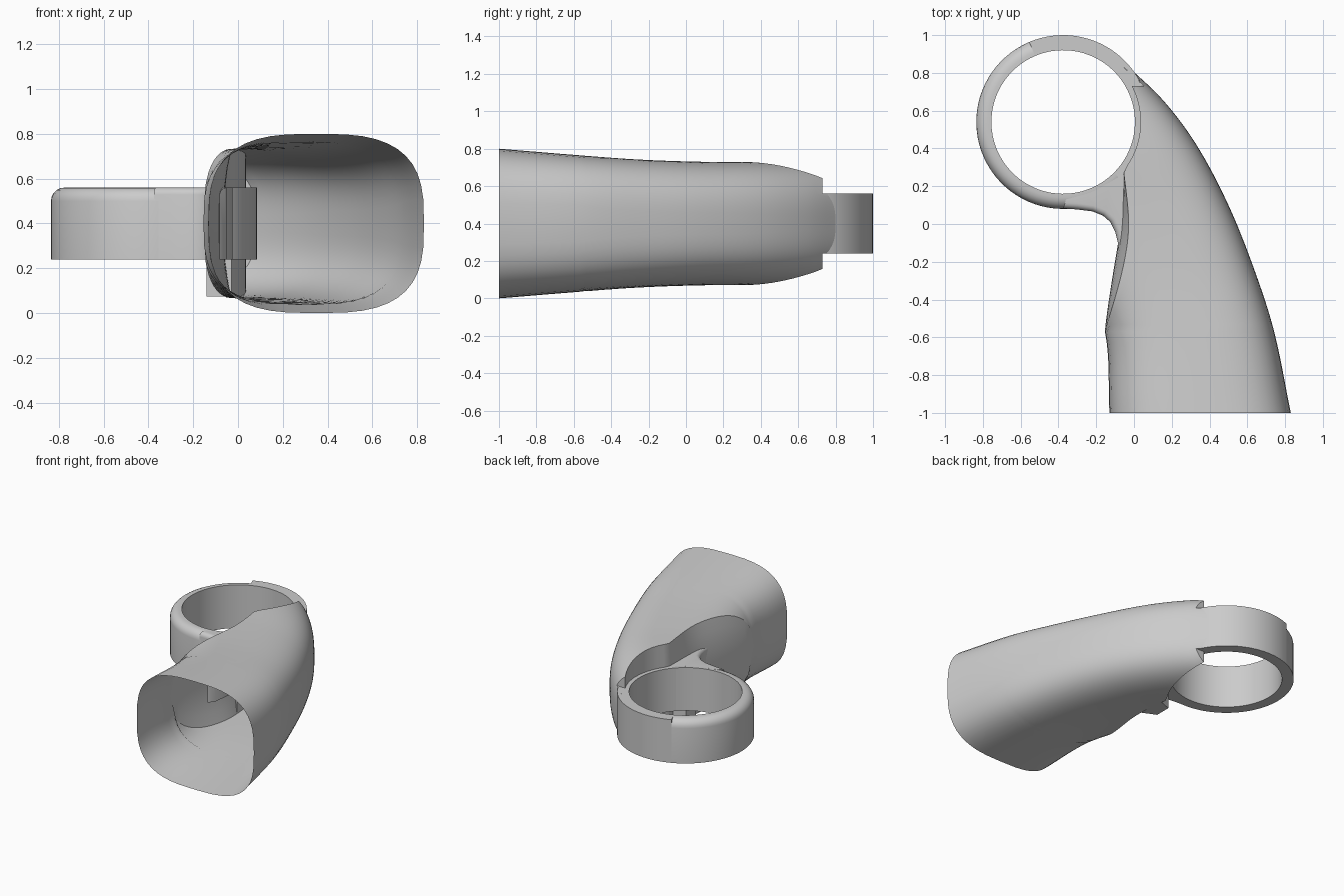
import bpy, bmesh, math
from mathutils import Vector

cube = bpy.data.objects.get("Cube")
if cube:
    bpy.data.objects.remove(cube)

MID = 0.4                       # height of the symmetry plane
LOW, TOP = 0.24, 0.56           # ring height range
CX, CY = -0.375, 0.54           # ring centre
R_IN, R_OUT, R_CUT = 0.38, 0.46, 0.41


def finish(bm, name):
    bmesh.ops.remove_doubles(bm, verts=bm.verts, dist=0.0005)
    bmesh.ops.recalc_face_normals(bm, faces=bm.faces)
    mesh = bpy.data.meshes.new(name)
    bm.to_mesh(mesh)
    bm.free()
    obj = bpy.data.objects.new(name, mesh)
    bpy.context.collection.objects.link(obj)
    bpy.ops.object.select_all(action="DESELECT")
    obj.select_set(True)
    bpy.context.view_layer.objects.active = obj
    bpy.ops.object.shade_smooth_by_angle(angle=math.radians(32))
    return obj


def loft(bm, sections, caps=False):
    rows = [[bm.verts.new(p) for p in s] for s in sections]
    for a, b in zip(rows, rows[1:]):
        for i in range(len(a)):
            j = (i + 1) % len(a)
            bm.faces.new((a[i], a[j], b[j], b[i]))
    if caps:
        bm.faces.new(rows[0])
        bm.faces.new(rows[-1])


def spline(keys, y):
    """Smooth interpolation of rows (y, value, value...)."""
    i = max(k for k in range(len(keys) - 1) if k == 0 or keys[k][0] <= y)
    a, b = keys[i], keys[i + 1]
    p, q = keys[max(i - 1, 0)], keys[min(i + 2, len(keys) - 1)]
    w = b[0] - a[0]
    t = (y - a[0]) / w
    out = []
    for k in range(1, len(a)):
        m0 = (b[k] - p[k]) / (b[0] - p[0]) * w
        m1 = (q[k] - a[k]) / (q[0] - a[0]) * w
        out.append((2*t**3 - 3*t**2 + 1) * a[k] + (t**3 - 2*t**2 + t) * m0
                   + (3*t**2 - 2*t**3) * b[k] + (t**3 - t**2) * m1)
    return out


# Tube: y, outer edge x, half width, half height
TUBE = [(-1, .83, .48, .4), (-.57, .742, .448, .365), (-.25, .64, .46, .342),
        (.1, .5, .5, .33), (.42, .33, .53, .33), (.66, .15, .55, .325),
        (.85, -.05, .56, .32)]
# Inner side of the tube: y, x
RIM = [(-.57, -.155), (-.3, -.075), (-.1, -.035), (.05, -.03), (.28, -.055)]


def inner_edge(y):
    if y <= RIM[0][0]:
        return RIM[0][1]
    if y < RIM[-1][0]:
        return spline(RIM, y)[0]
    return CX + math.sqrt(R_CUT**2 - (y - CY)**2)


def tube_section(y, limit=1.0, power=3, arc=44, wall=8):
    xr, hw, hh = spline(TUBE, y)
    c, cut = xr - hw, inner_edge(y)
    u = max(-1, min(1, (cut - c) / hw))
    end = math.acos(math.copysign(abs(u)**(power / 2), u))
    pts = []
    for i in range(arc + 1):
        t = end * (2 * i / arc - 1)
        x = c + hw * math.copysign(abs(math.cos(t))**(2 / power), math.cos(t))
        z = hh * math.copysign(abs(math.sin(t))**(2 / power), math.sin(t))
        pts.append((x, y, MID + max(-limit, min(limit, z))))
    # Shallow bulge on the grooved inner wall
    s = (y + .57) / .85
    bulge = .05 * math.sin(math.pi * s) if 0 < s < 1 else 0
    z_edge = pts[-1][2] - MID
    for i in range(1, wall):
        f = 1 - 2 * i / wall
        pts.append((pts[-1][0] if bulge == 0 else cut - bulge * (1 - f * f),
                    y, MID + z_edge * f))
    return pts


STEP = 0.73
bm = bmesh.new()
front = [-1 + .43 * i / 8 for i in range(8)]
back = [-.57 + (STEP + .57) * i / 34 for i in range(35)]
half = (TOP - LOW) / 2
sections = [tube_section(y) for y in front + back]
sections += [tube_section(STEP + .12 * i / 6, half) for i in range(7)]
loft(bm, sections)
finish(bm, "tube_shell")


# Ring: rounded upper edge on one arc, square edge on the other
def ring_arc(name, start, stop, fillet, steps):
    profile = [(R_IN, LOW), (R_OUT, LOW)]
    if fillet:
        for i in range(6):
            a = math.pi / 2 * i / 5
            profile.append((R_OUT - fillet + fillet * math.cos(a),
                            TOP - fillet + fillet * math.sin(a)))
    else:
        profile.append((R_OUT, TOP))
    profile.append((R_IN, TOP))
    bm = bmesh.new()
    rows = []
    for i in range(steps + 1):
        a = math.radians(start + (stop - start) * i / steps)
        rows.append([(CX + r * math.cos(a), CY + r * math.sin(a), z)
                     for r, z in profile])
    loft(bm, rows, caps=True)
    finish(bm, name)


ring_arc("ring_rounded_arc", 113, 315, .06, 44)
ring_arc("ring_square_arc", -45, 113, 0, 36)

# Web: curved fillet joining the ring to the tube
outer = [(-.375, .082), (-.3, .077), (-.22, .067), (-.165, .045), (-.125, .01),
         (-.1, -.04), (-.085, -.1), (-.08, -.17), (-.082, -.24)]
inner = [(-.05, -.2), (-.025, 0), (-.03, .28), (-.13, .22), (-.25, .16), (-.36, .13)]
bm = bmesh.new()
base = bm.faces.new([bm.verts.new((x, y, LOW)) for x, y in outer + inner])
side = set(base.verts[:len(outer)])
rim = [(v.co.x, v.co.y) for v in side]
ext = bmesh.ops.extrude_face_region(bm, geom=[base], use_keep_orig=True)
top_verts = [g for g in ext["geom"] if isinstance(g, bmesh.types.BMVert)]
bmesh.ops.translate(bm, vec=Vector((0, 0, TOP - LOW)), verts=top_verts)
top_side = {v for v in top_verts if (v.co.x, v.co.y) in rim}
edges = [e for e in bm.edges if all(v in top_side for v in e.verts)]
bmesh.ops.bevel(bm, geom=edges, offset=.045, segments=5, profile=.5,
                affect="EDGES", clamp_overlap=True)
finish(bm, "ring_web")

# Small ledge below the web
bm = bmesh.new()
loft(bm, [[(-.14, .08, z), (-.03, .03, z), (-.03, .24, z), (-.14, .2, z)]
          for z in (.075, LOW + .02)], caps=True)
finish(bm, "lower_ledge")
